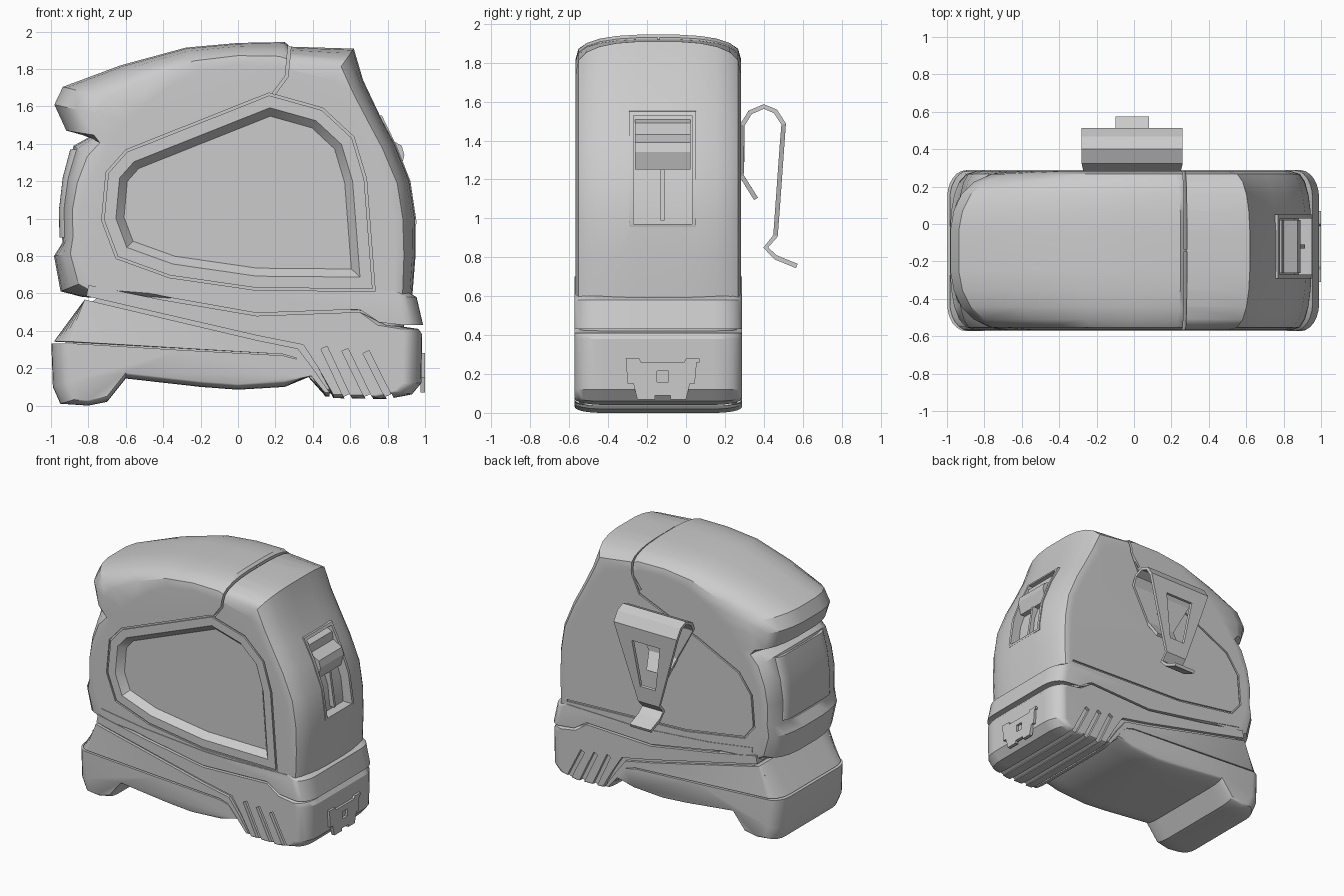
import bpy, bmesh, math
from mathutils import Vector

if "Cube" in bpy.data.objects:
    bpy.data.objects.remove(bpy.data.objects["Cube"])

MID = -0.1425           # mid plane of the case in y


def finish(me, angle=32):
    me.shade_smooth()
    me.set_sharp_from_angle(angle=math.radians(angle))


def skin(name, rings):
    """Closed solid through rings of matching 3D points."""
    bm = bmesh.new()
    vs = [[bm.verts.new(p) for p in r] for r in rings]
    n = len(rings[0])
    for a, b in zip(vs, vs[1:]):
        for i in range(n):
            j = (i + 1) % n
            bm.faces.new((a[i], a[j], b[j], b[i]))
    bm.faces.new(vs[0])
    bm.faces.new(vs[-1])
    bmesh.ops.recalc_face_normals(bm, faces=bm.faces)
    me = bpy.data.meshes.new(name)
    bm.to_mesh(me)
    bm.free()
    finish(me)
    ob = bpy.data.objects.new(name, me)
    bpy.context.collection.objects.link(ob)
    return ob


def rounded(name, outer, inner, half, depth=0.16, power=2):
    """Side profile lofted across y, easing from outer to inner at both faces."""
    prof = []
    for i in range(7):
        s = math.sin(i * math.pi / 12)
        prof.append((half - depth + depth * s, 1 - (1 - s ** power) ** (1 / power)))
    if depth == half:
        prof = prof[1:]
    rings = []
    for h, t in [(-h, t) for h, t in reversed(prof)] + prof:
        rings.append([(a[0] + (b[0] - a[0]) * t, MID + h, a[1] + (b[1] - a[1]) * t)
                      for a, b in zip(outer, inner)])
    return skin(name, rings)


def prism(name, pts, y0, y1, top=None):
    return skin(name, [[(x, y0, z) for x, z in pts], [(x, y1, z) for x, z in (top or pts)]])


def offset(pts, d):
    """Mitred offset of a clockwise outline, positive d goes inward."""
    out, n = [], len(pts)
    for i in range(n):
        p, q, r = (Vector(pts[(i + k) % n]) for k in (-1, 0, 1))
        e, f = (q - p).normalized(), (r - q).normalized()
        a, b = Vector((e.y, -e.x)), Vector((f.y, -f.x))
        m = (a + b) / max(0.4, 1 + a.dot(b))
        out.append(tuple(q + m * d))
    return out


def strip(pts, w, y0, y1):
    """Prism following an open polyline, used as a groove cutter."""
    left, right = [], []
    for i, p in enumerate(pts):
        a, b = Vector(pts[max(i - 1, 0)]), Vector(pts[min(i + 1, len(pts) - 1)])
        t = (b - a).normalized() * w / 2
        left.append((p[0] - t.y, p[1] + t.x))
        right.append((p[0] + t.y, p[1] - t.x))
    return prism("cutter", left + right[::-1], y0, y1)


def cut(ob, *cutters):
    for c in cutters:
        m = ob.modifiers.new("cut", 'BOOLEAN')
        m.operation, m.solver, m.object = 'DIFFERENCE', 'EXACT', c
        bpy.context.view_layer.update()
        me = bpy.data.meshes.new_from_object(ob.evaluated_get(bpy.context.evaluated_depsgraph_get()))
        ob.modifiers.clear()
        ob.data = me
        bpy.data.objects.remove(c)
    finish(ob.data)
    ob.modifiers.new("normals", 'WEIGHTED_NORMAL').keep_sharp = True


# Main case: outer silhouette x, z and flat face edge x, z
CASE = [(-.83, .58, -.72, .62), (-.95, .61, -.78, .68), (-.985, .80, -.83, .82),
        (-.94, .87, -.84, .92), (-.945, 1.05, -.84, 1.05), (-.925, 1.22, -.81, 1.17),
        (-.88, 1.39, -.75, 1.29), (-.79, 1.44, -.70, 1.38), (-.92, 1.47, -.66, 1.43),
        (-.985, 1.61, -.59, 1.52), (-.94, 1.705, -.51, 1.60), (-.63, 1.82, -.36, 1.71),
        (-.28, 1.915, -.2, 1.79), (0, 1.94, 0, 1.82), (.25, 1.945, .2, 1.81),
        (.28, 1.92, .26, 1.80), (.62, 1.91, .50, 1.74), (.67, 1.74, .57, 1.63),
        (.76, 1.55, .65, 1.49), (.84, 1.40, .72, 1.36), (.92, 1.20, .80, 1.18),
        (.95, 1.0, .83, 1.0), (.95, .8, .84, .8), (.93, .55, .84, .55), (.85, .5, .8, .5)]
case = rounded("case", [c[:2] for c in CASE], [c[2:] for c in CASE], .425, .425, 2.8)

# Front label recess, its frame groove, and the grip seams
LABEL = [(-.66, 1.0), (-.64, 1.22), (-.56, 1.31), (.17, 1.60), (.42, 1.53), (.56, 1.40),
         (.62, 1.2), (.66, .68), (.1, .685), (-.35, .75), (-.6, .84)]
FRONT, BACK = MID - .425, MID + .425
recess = prism("cutter", offset(LABEL, -.01), FRONT - .02, FRONT + .05, offset(LABEL, .05))
groove = prism("cutter", offset(LABEL, -.068), FRONT - .02, FRONT + .012)
cut(groove, prism("cutter", offset(LABEL, -.055), FRONT - .05, FRONT + .05))
groove.modifiers.clear()
SEAM = [(.28, 1.97), (.26, 1.76), (.19, 1.665)]
BACKLINE = [(.26, 1.76), (.2, 1.63), (-.3, 1.42), (-.65, 1.25), (-.76, 1.1), (-.78, .86),
            (-.7, .76), (-.2, .68), (.82, .64)]
pocket_pts = [(.74, 1.53), (1.1, 1.53), (1.1, .97), (.88, .97), (.86, 1.15), (.80, 1.32)]


def pocket():
    return prism("cutter", pocket_pts, -.27, .03)


# Raised window frame around the lock slider
frame = prism("lock_frame", [(.74, 1.555), (.77, 1.55), (.85, 1.385), (.922, 1.2), (.955, .98),
                             (.95, .955), (.85, .955), (.7, 1.5)], -.292, .052)
cut(frame, pocket())
cut(case, recess, groove, strip(SEAM, .016, -.7, MID - .005), strip(SEAM, .016, MID + .005, .5),
    strip(BACKLINE, .014, BACK - .012, BACK + .05), pocket())

# Lock slider and its rail
prism("lock_slider", [(.74, 1.51), (.79, 1.49), (.80, 1.43), (.875, 1.39), (.89, 1.34), (.865, 1.25),
                      (.78, 1.25)], -.262, .022)
prism("lock_rail", [(.8, 1.25), (.875, 1.25), (.915, .99), (.85, .99)], -.13, -.11)

# Rear grip pad
pad = [(-.86, .9), (-.955, .9), (-.957, 1.05), (-.937, 1.22), (-.897, 1.37), (-.82, 1.37)]
rounded("grip_pad", pad, [(x + .04, z) for x, z in pad], .29, .08)


# Base parts: the ends taper in toward the side faces
def base(name, pts, half, depth=.15):
    return rounded(name, pts, [(x * (.9 if x > .7 or x < -.9 else 1), z + (.02 if z < .1 else 0))
                               for x, z in pts], half, depth)


base("base_core", [(-.76, .57), (-.86, .5), (-.88, .32), (-.65, .17), (.36, .17), (.45, .07), (.55, .06),
                   (.86, .1), (.9, .58), (-.7, .64)], .405)
base("base_band", [(-.77, .70), (-.4, .645), (.1, .605), (.3, .60), (.9, .612), (.955, .58), (.99, .43),
                   (.84, .445), (.65, .515), (.1, .495), (-.35, .575), (-.765, .66)], .43)
nose = base("base_nose", [(-.8, .645), (-.4, .565), (.1, .48), (.65, .5), (.83, .43), (.965, .41),
                          (.985, .38), (.98, .12), (.93, .06), (.8, .035), (.51, .04), (.43, .2),
                          (.35, .325), (.1, .375), (-.81, .585)], .43)
base("base_wedge", [(-.82, .567), (.1, .35), (.32, .305), (.40, .2), (.49, .05), (.465, .05), (.39, .16),
                    (.31, .255), (.24, .275), (-.985, .342)], .427)
skid = [(-.998, .333), (-.3, .297), (.24, .268), (.32, .247), (.395, .16), (.25, .10), (0, .085),
        (-.2, .10), (-.6, .145), (-.7, .02), (-.8, 0), (-.95, .01), (-.99, .1)]
rounded("skid_foot", skid, [(x + (.1 if x < -.9 else 0), z + (.03 if z < .15 else 0))
                            for x, z in skid], .43, .14)

# Slanted nose vents on both sides, continued as channels underneath
cutters = []
for k in range(3):
    x = .46 + k * .112
    line = [(x, .31 - k * .012), (x + .15, -.01)]
    cutters += [strip(line, .036, MID + .405, .4), strip(line, .036, -.7, MID - .405),
                strip([(x + .122, .055), (x + .155, -.02)], .036, MID - .42, MID + .42)]
cut(nose, *cutters)

# Tape end hook
HOOK = [(-.31, .28), (-.24, .28), (-.23, .26), (-.01, .26), (0, .28), (.07, .28), (.07, .26), (.055, .26),
        (.045, .15), (.02, .15), (0, .07), (-.08, .07), (-.08, .09), (-.16, .09), (-.16, .07),
        (-.25, .07), (-.27, .15), (-.30, .15)]
hook = skin("tape_hook", [[(x, y, z) for y, z in HOOK] for x in (.975, 1.0)])
hole = prism("cutter", [(.9, .16), (1.1, .16), (1.1, .215), (.9, .215)], -.15, -.09)
cut(hook, hole)

# Belt clip: bent strip y, z, half width, window half width, window open
CLIP = [(.36, 1.10, .09, .05, 0), (.285, 1.22, .12, .05, 0), (.29, 1.48, .26, .1, 0), (.33, 1.545, .27, .1, 0),
        (.40, 1.575, .27, .1, 0), (.46, 1.55, .27, .1, 0), (.502, 1.485, .27, .12, 0),
        (.494, 1.38, .237, .12, 1), (.469, 1.03, .128, .065, 0), (.46, .91, .09, .05, 0),
        (.41, .85, .09, .05, 0), (.46, .80, .09, .05, 0), (.57, .755, .09, .05, 0)]
bm = bmesh.new()
rows = [[bm.verts.new((-.01 + x, y, z)) for x in (-w, -h, h, w)] for y, z, w, h, o in CLIP]
for r, s, c in zip(rows, rows[1:], CLIP):
    for i in range(3):
        if not (i == 1 and c[4]):
            bm.faces.new((r[i], r[i + 1], s[i + 1], s[i]))
me = bpy.data.meshes.new("belt_clip")
bm.to_mesh(me)
bm.free()
clip = bpy.data.objects.new("belt_clip", me)
bpy.context.collection.objects.link(clip)
sol = clip.modifiers.new("thickness", 'SOLIDIFY')
sol.thickness, sol.offset = .024, 0

# Clip screw
bpy.ops.mesh.primitive_cylinder_add(vertices=20, radius=.04, depth=.03,
                                    location=(-.01, .285, 1.33), rotation=(math.pi / 2, 0, 0))
bpy.context.object.name = "clip_screw"
finish(bpy.context.object.data)
